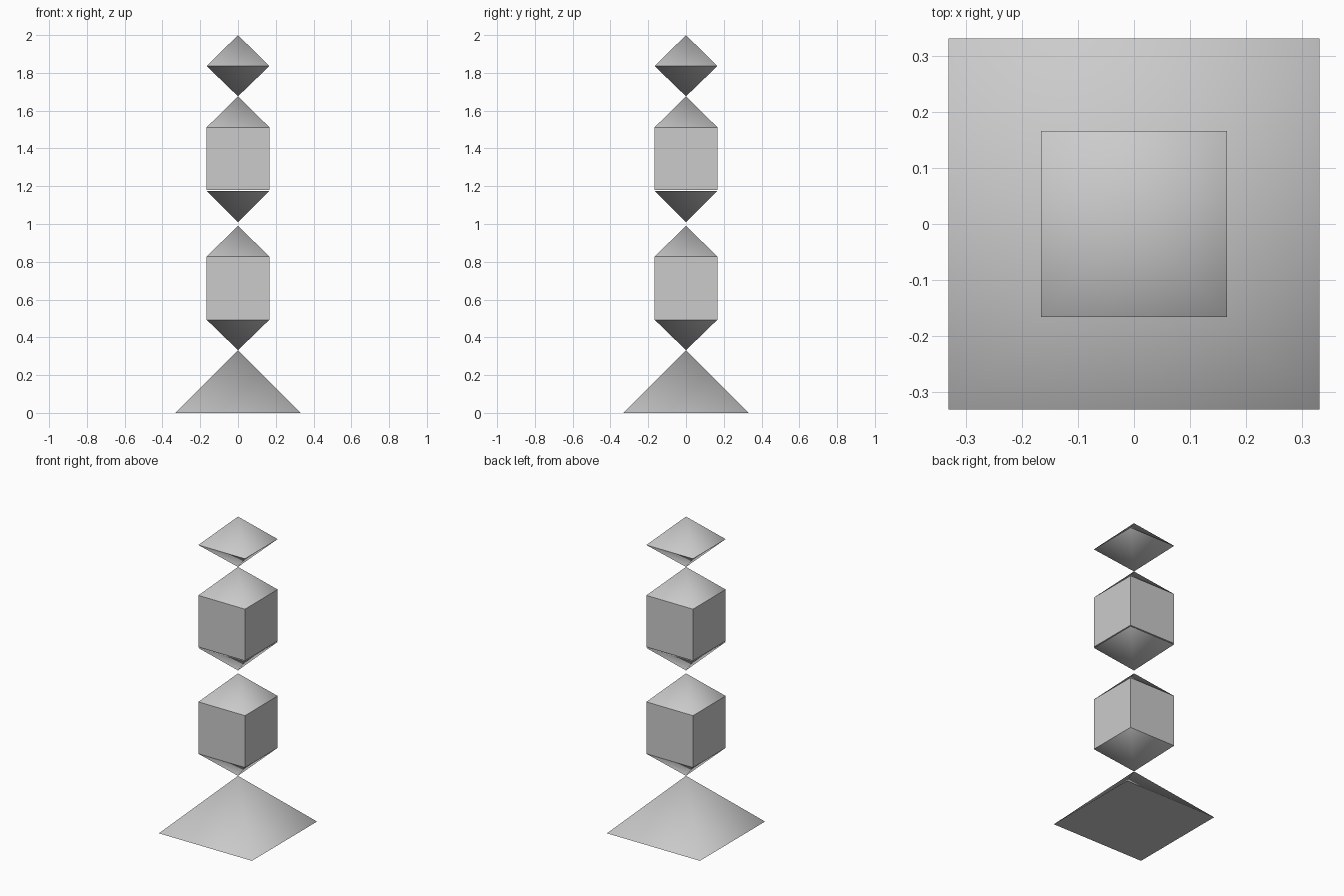
import bpy
from math import pi, radians, sqrt

if "Cube" in bpy.data.objects:
    bpy.data.objects.remove(bpy.data.objects["Cube"])


def pyramid(name, half, base_z, tip_z):
    """Square pyramid with smooth-shaded sides and a flat, sharp base."""
    up = tip_z > base_z
    r = half * sqrt(2)
    bpy.ops.mesh.primitive_cone_add(
        vertices=4, radius1=r if up else 0, radius2=0 if up else r,
        depth=abs(tip_z - base_z), location=(0, 0, (base_z + tip_z) / 2),
        rotation=(0, 0, pi / 4))
    bpy.context.object.name = name
    bpy.ops.object.shade_smooth_by_angle(angle=radians(75))


def block(name, half, z0, z1):
    """Flat-faced square block between two heights."""
    bpy.ops.mesh.primitive_cube_add(size=1, location=(0, 0, (z0 + z1) / 2))
    ob = bpy.context.object
    ob.name = name
    ob.scale = (2 * half, 2 * half, z1 - z0)


HALF = 0.166

# Wide foot
pyramid("base_pyramid", 0.331, 0.0, 0.332)

# Two capped blocks: tip, lower cap rim, block bottom, block top, upper tip
for label, tip, rim, bottom, top, peak in (
        ("lower", 0.332, 0.493, 0.493, 0.827, 0.991),
        ("upper", 1.010, 1.174, 1.180, 1.512, 1.676)):
    pyramid(label + "_bottom_point", HALF, rim, tip)
    block(label + "_block", HALF, bottom, top)
    pyramid(label + "_top_point", HALF, top, peak)

# Finial made of two pyramids
pyramid("finial_bottom_point", HALF, 1.836, 1.676)
pyramid("finial_top_point", HALF, 1.836, 2.0)
